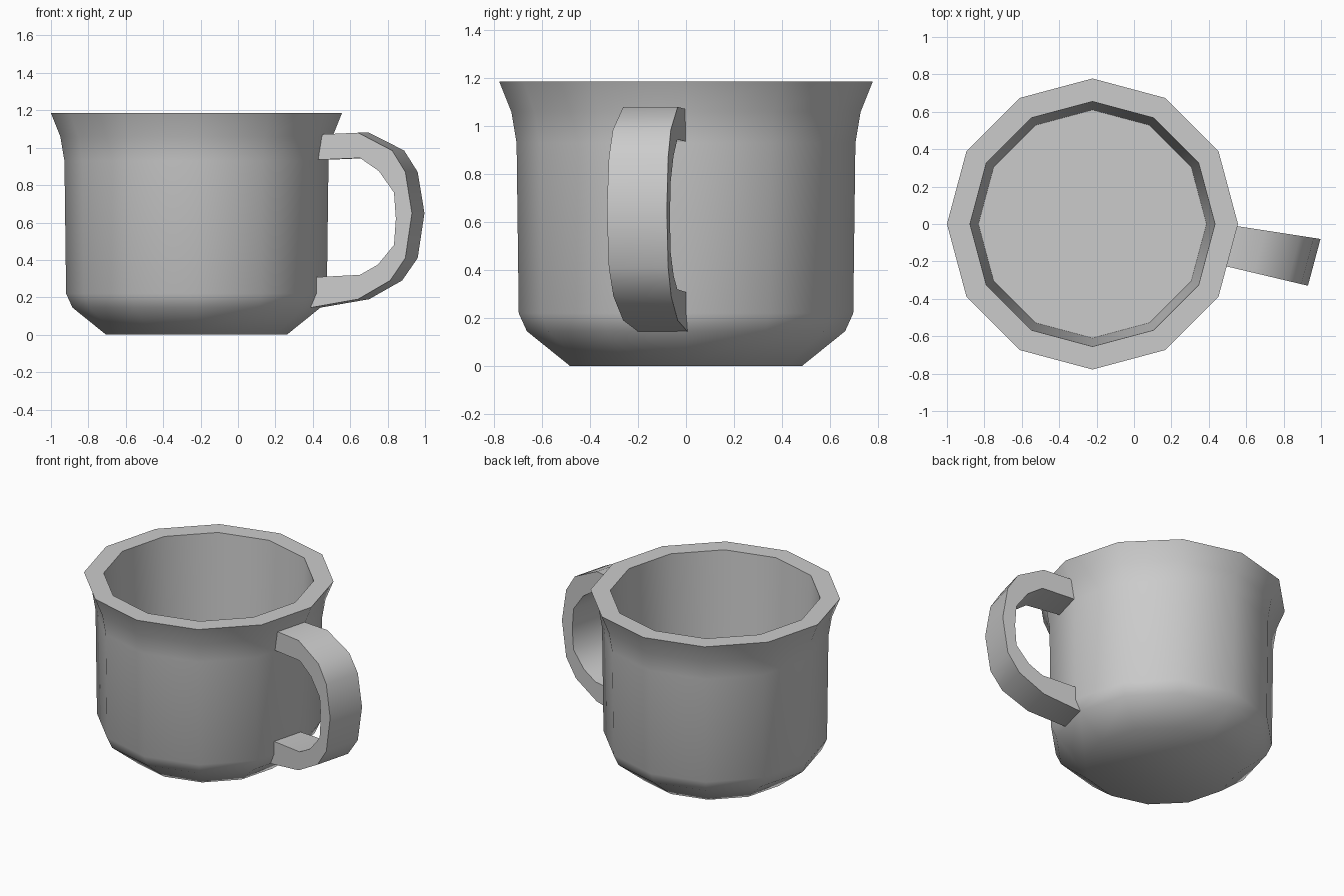
import bpy
import math

if "Cube" in bpy.data.objects:
    bpy.data.objects.remove(bpy.data.objects["Cube"])

SIDES = 12
CENTRE_X = -0.222


def make_object(name, verts, faces):
    mesh = bpy.data.meshes.new(name)
    mesh.from_pydata(verts, [], faces)
    mesh.validate()
    obj = bpy.data.objects.new(name, mesh)
    bpy.context.collection.objects.link(obj)
    bpy.ops.object.select_all(action='DESELECT')
    obj.select_set(True)
    bpy.context.view_layer.objects.active = obj
    bpy.ops.object.mode_set(mode='EDIT')
    bpy.ops.mesh.select_all(action='SELECT')
    bpy.ops.mesh.normals_make_consistent(inside=False)
    bpy.ops.object.mode_set(mode='OBJECT')
    bpy.ops.object.shade_smooth_by_angle(angle=math.radians(44))
    return obj


# Cup body: (radius, height) from underside, up the outside, over the rim, down to the inner floor
profile = [(0.483, 0), (0.663, 0.145), (0.697, 0.22), (0.706, 0.93), (0.728, 1.06),
           (0.778, 1.185), (0.655, 1.185), (0.61, 0.19)]
verts = []
for r, z in profile:
    for i in range(SIDES):
        a = 2 * math.pi * i / SIDES
        verts.append((CENTRE_X + r * math.cos(a), r * math.sin(a), z))
faces = []
for k in range(len(profile) - 1):
    for i in range(SIDES):
        j = (i + 1) % SIDES
        faces.append((k * SIDES + i, k * SIDES + j, (k + 1) * SIDES + j, (k + 1) * SIDES + i))
faces.append(tuple(range(SIDES)))
faces.append(tuple(range((len(profile) - 1) * SIDES, len(profile) * SIDES)))
make_object("cup_body", verts, faces)

# Handle: (reach, height) loops for the outer and inner sides, top to bottom
outer = [(-0.02, 1.07), (0.43, 1.08), (0.79, 0.985), (0.93, 0.87), (1.0, 0.65),
         (0.93, 0.41), (0.77, 0.29), (0.43, 0.19), (-0.07, 0.145)]
inner = [(-0.02, 0.935), (0.45, 0.945), (0.65, 0.875), (0.81, 0.76), (0.83, 0.62),
         (0.81, 0.48), (0.64, 0.375), (0.45, 0.32), (-0.02, 0.308)]


def back_edge(t, z):
    return (0.478 + 0.519 * t, -0.08 * t, z)


def front_edge(t, z):
    return (0.425 + 0.505 * t, -0.21 - 0.12 * t, z)


verts = []
for o, n in zip(outer, inner):
    verts += [back_edge(*o), front_edge(*o), front_edge(*n), back_edge(*n)]
faces = []
for k in range(len(outer) - 1):
    for i in range(4):
        j = (i + 1) % 4
        faces.append((k * 4 + i, k * 4 + j, k * 4 + 4 + j, k * 4 + 4 + i))
faces.append((0, 1, 2, 3))
last = (len(outer) - 1) * 4
faces.append((last, last + 1, last + 2, last + 3))
make_object("handle", verts, faces)
